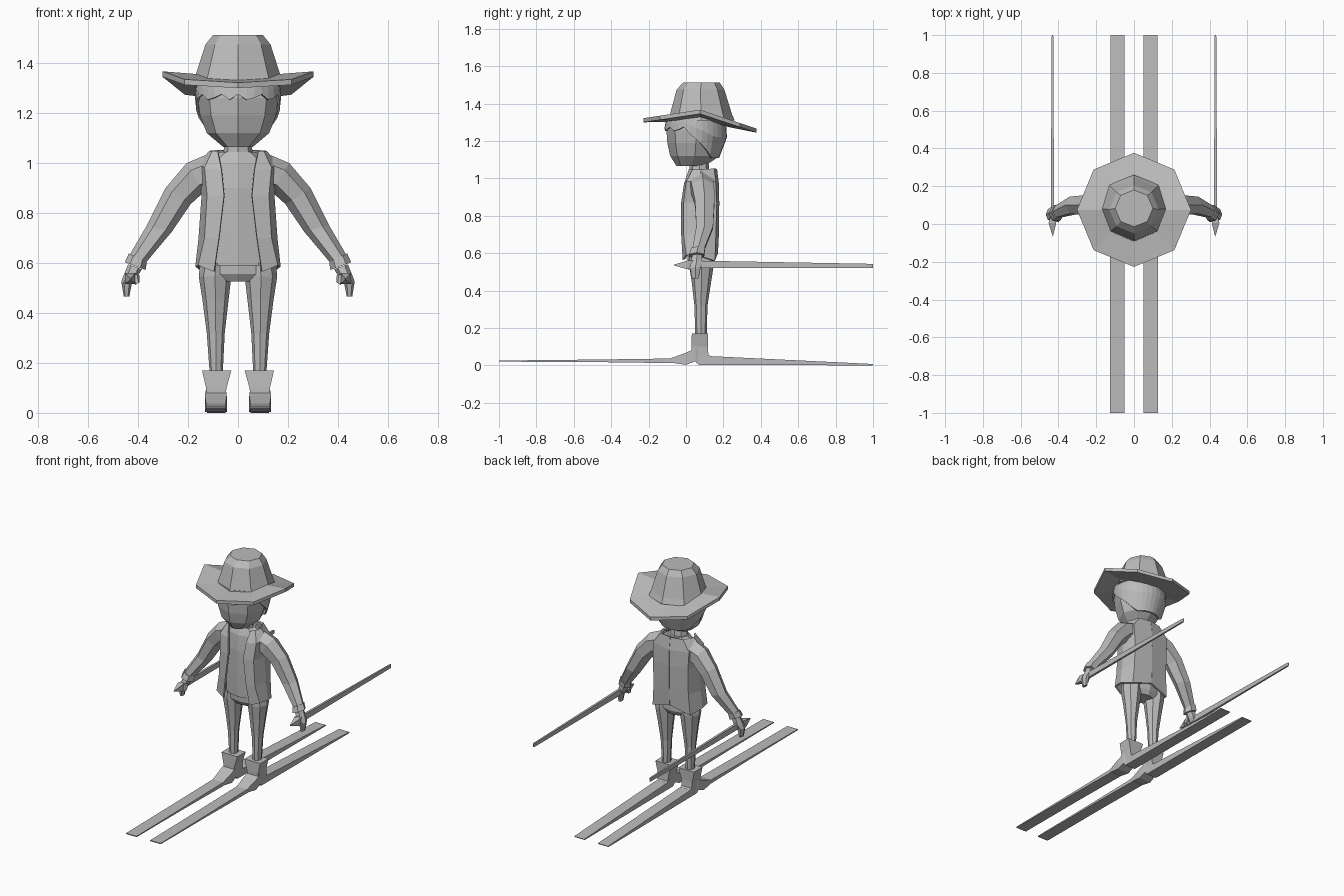
import bpy, bmesh, math
from mathutils import Vector

grey = bpy.data.materials.new("plain grey")
grey.diffuse_color = (0.5, 0.5, 0.5, 1)


def build(name, rings, closed=True, caps=True, mirror=False, thick=0):
    """Skin a list of equally long point rings into one object."""
    bm = bmesh.new()
    rows = [[bm.verts.new(p) for p in r] for r in rings]
    n = len(rows[0])
    for a, b in zip(rows, rows[1:]):
        for i in range(n if closed else n - 1):
            j = (i + 1) % n
            bm.faces.new((a[i], a[j], b[j], b[i]))
    if closed and caps:
        bm.faces.new(rows[0][::-1])
        bm.faces.new(rows[-1])
    bmesh.ops.recalc_face_normals(bm, faces=bm.faces)
    me = bpy.data.meshes.new(name)
    bm.to_mesh(me)
    bm.free()
    me.materials.append(grey)
    ob = bpy.data.objects.new(name, me)
    bpy.context.collection.objects.link(ob)
    if thick:
        m = ob.modifiers.new("thickness", 'SOLIDIFY')
        m.thickness, m.offset = thick, 0
    if mirror:
        m = ob.modifiers.new("mirror", 'MIRROR')
        m.use_clip = True
    return ob


def oval(z, rx, y0, y1, cx=0, n=8, turn=0):
    """Level ring between front y0 and back y1."""
    cy, ry = (y0 + y1) / 2, (y1 - y0) / 2
    return [(cx + rx * math.sin(t), cy - ry * math.cos(t), z)
            for t in [(i + turn) * math.tau / n for i in range(n)]]


def section(x0, z0, x1, z1, y, ry, n=6):
    """Ring across a limb, from its outer (x0, z0) to its inner (x1, z1) edge."""
    a, b = Vector((x0, y, z0)), Vector((x1, y, z1))
    mid, half = (a + b) / 2, (a - b) / 2
    return [mid + half * math.cos(t) + Vector((0, ry * math.sin(t), 0))
            for t in [i * math.tau / n for i in range(n)]]


def slab(x0, x1, y, z0, z1):
    """Upright rectangle at depth y."""
    return [(x0, y, z0), (x1, y, z0), (x1, y, z1), (x0, y, z1)]


# Hat: bent octagonal brim and tapered crown
def brim_ring(r, lift):
    pts = []
    for i in range(8):
        t = i * math.tau / 8
        y = -r * math.cos(t)
        drop = 0.045 * abs(y) / 0.3 if y < 0 else 0.10 * y / 0.3
        pts.append((r * math.sin(t), 0.075 + y, 1.36 + lift - drop - 0.03 * (1 - r / 0.302)))
    return pts


build("hat_brim", [brim_ring(0.15, -0.02), brim_ring(0.302, -0.015),
                   brim_ring(0.302, 0.007), brim_ring(0.15, 0.01)], caps=False)
build("hat_crown", [oval(1.31, 0.185, -0.10, 0.26), oval(1.345, 0.172, -0.085, 0.245),
                    oval(1.475, 0.13, -0.05, 0.205), oval(1.512, 0.10, -0.015, 0.18)])

# Head and neck
HEAD = [(1.065, 0.06, -0.05, 0.10), (1.12, 0.125, -0.085, 0.18), (1.19, 0.152, -0.10, 0.205),
        (1.26, 0.162, -0.105, 0.21), (1.34, 0.155, -0.09, 0.20)]
build("head", [oval(*r) for r in HEAD])
build("neck", [oval(1.0, 0.075, 0.02, 0.14), oval(1.04, 0.06, 0.02, 0.125),
               oval(1.09, 0.05, 0.02, 0.12)])


# Hair: shell with a jagged fringe that falls low at the back
def on_head(t, z, grow):
    for a, b in zip(HEAD, HEAD[1:]):
        if z <= b[0]:
            break
    f = (z - a[0]) / (b[0] - a[0])
    rx, y0, y1 = [a[k] + f * (b[k] - a[k]) for k in (1, 2, 3)]
    return ((rx + grow) * math.sin(t), (y0 + y1) / 2 - ((y1 - y0) / 2 + grow) * math.cos(t), z)


N = 32
angles = [i * math.tau / N for i in range(N)]
hem = []
for i, t in enumerate(angles):
    d = min(t, math.tau - t)
    if d < 1.3:
        hem.append(1.245 + (0.03 if i % 3 == 0 else 0.008 * (i % 3)))
    else:
        hem.append(max(1.11, 1.25 - 0.14 * (d - 1.3) / 0.95))
build("hair", [[on_head(t, h, 0.002) for t, h in zip(angles, hem)],
               [on_head(t, h, 0.012) for t, h in zip(angles, hem)],
               [on_head(t, (h + 1.33) / 2, 0.012) for t, h in zip(angles, hem)],
               [on_head(t, 1.33, 0.01) for t in angles]], caps=False)

# Shirt and hips
build("shirt", [oval(0.59, 0.145, 0.0, 0.15), oval(0.75, 0.135, -0.005, 0.155),
                oval(0.90, 0.14, -0.005, 0.16), oval(1.0, 0.13, 0.005, 0.155),
                oval(1.045, 0.07, 0.02, 0.14)])
build("hips", [oval(0.525, 0.10, 0.03, 0.14), oval(0.555, 0.157, 0.01, 0.155),
               oval(0.63, 0.145, 0.005, 0.155)])

# Open jacket: half profiles from the front edge round to the middle of the back
jacket = [
    [(0.095, -0.012, 0.565), (0.155, 0.005, 0.59), (0.165, 0.07, 0.585), (0.135, 0.15, 0.56), (0, 0.165, 0.60)],
    [(0.075, -0.02, 0.70), (0.13, -0.008, 0.70), (0.152, 0.07, 0.70), (0.125, 0.155, 0.70), (0, 0.17, 0.70)],
    [(0.055, -0.02, 0.87), (0.12, -0.008, 0.87), (0.14, 0.07, 0.87), (0.125, 0.16, 0.87), (0, 0.172, 0.87)],
    [(0.065, -0.005, 0.97), (0.13, 0.005, 0.98), (0.16, 0.075, 0.99), (0.13, 0.155, 0.98), (0, 0.17, 0.97)],
    [(0.08, 0.02, 1.045), (0.10, 0.04, 1.045), (0.11, 0.08, 1.045), (0.08, 0.145, 1.05), (0, 0.16, 1.05)]]
build("jacket", jacket, closed=False, mirror=True, thick=0.012)

# Sleeves, cuffs, hands and thumbs
build("sleeve", [section(0.10, 1.045, 0.09, 0.89, 0.085, 0.075),
                 section(0.205, 1.0, 0.135, 0.885, 0.09, 0.07),
                 section(0.29, 0.90, 0.19, 0.835, 0.10, 0.06),
                 section(0.365, 0.75, 0.265, 0.725, 0.10, 0.052),
                 section(0.435, 0.63, 0.37, 0.60, 0.065, 0.036)], mirror=True)
build("cuff", [section(0.437, 0.638, 0.365, 0.602, 0.065, 0.042),
               section(0.453, 0.603, 0.37, 0.572, 0.057, 0.046)], mirror=True)
build("hand", [section(0.44, 0.595, 0.385, 0.575, 0.06, 0.03),
               section(0.458, 0.55, 0.402, 0.545, 0.055, 0.036),
               section(0.467, 0.525, 0.425, 0.518, 0.05, 0.032),
               section(0.457, 0.465, 0.435, 0.465, 0.05, 0.02)], mirror=True)
build("thumb", [section(0.43, 0.56, 0.395, 0.55, 0.035, 0.02),
                section(0.412, 0.512, 0.394, 0.522, 0.02, 0.012)], mirror=True)

# Poles: pointed grip in front, long tapering shaft behind
build("pole", [slab(0.429, 0.431, -0.065, 0.534, 0.538), slab(0.412, 0.452, 0.005, 0.515, 0.56),
               slab(0.424, 0.44, 0.06, 0.52, 0.56), slab(0.426, 0.436, 0.99, 0.52, 0.543),
               slab(0.429, 0.433, 1.0, 0.522, 0.541)], mirror=True)

# Trouser legs
build("leg", [oval(0.14, 0.025, 0.05, 0.11, 0.087), oval(0.32, 0.036, 0.045, 0.115, 0.089),
              oval(0.45, 0.052, 0.03, 0.135, 0.09), oval(0.545, 0.065, 0.015, 0.15, 0.092),
              oval(0.60, 0.06, 0.015, 0.15, 0.088)], mirror=True)

# Boots: flared shaft and wedge foot
build("boot_shaft", [oval(0.04, 0.05, 0.01, 0.14, 0.089, 4, 0.5), oval(0.10, 0.058, 0.01, 0.135, 0.087, 4, 0.5),
                     oval(0.17, 0.083, 0.013, 0.137, 0.085, 4, 0.5)], mirror=True)
build("boot_foot", [slab(0.05, 0.127, -0.09, 0.016, 0.035), slab(0.045, 0.133, 0.0, 0.003, 0.068),
                    slab(0.048, 0.13, 0.05, 0.022, 0.09), slab(0.05, 0.125, 0.065, 0.004, 0.09),
                    slab(0.05, 0.125, 0.13, 0.004, 0.05)], mirror=True)

# Skis: thin blade in front and a low wedge behind
build("ski_front", [slab(0.05, 0.128, -1.0, 0.020, 0.026), slab(0.05, 0.128, -0.5, 0.018, 0.031),
                    slab(0.05, 0.127, -0.07, 0.012, 0.037)], mirror=True)
build("ski_back", [slab(0.05, 0.125, 0.07, 0.003, 0.052), slab(0.05, 0.125, 0.12, 0.003, 0.05),
                   slab(0.05, 0.125, 0.99, 0.0, 0.008), slab(0.05, 0.125, 1.0, 0.001, 0.006)], mirror=True)
